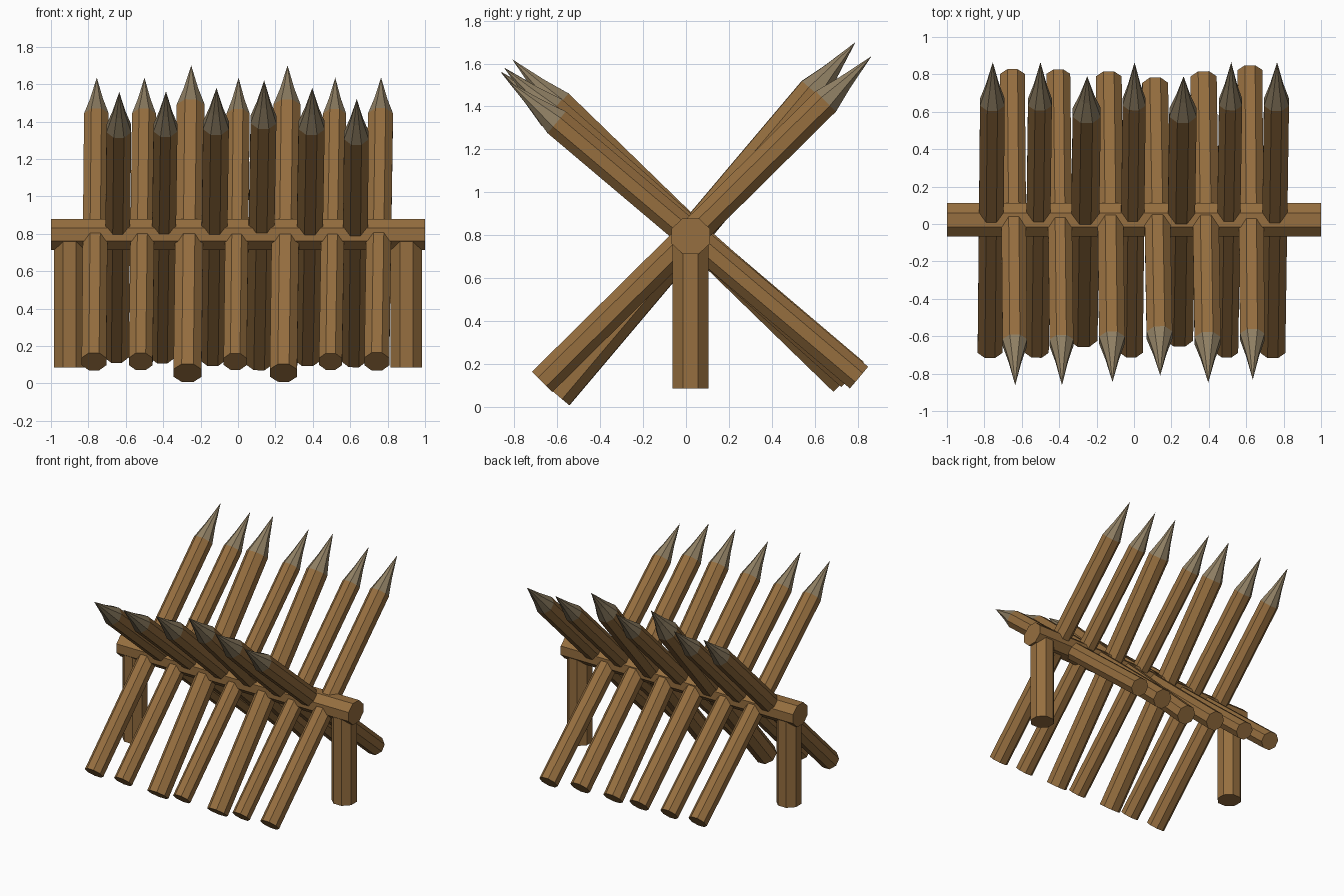
import bpy, bmesh, math
from mathutils import Vector

if "Cube" in bpy.data.objects:
    bpy.data.objects.remove(bpy.data.objects["Cube"])


def material(name, rgb):
    m = bpy.data.materials.new(name)
    m.diffuse_color = (*rgb, 1)
    m.use_nodes = True
    m.node_tree.nodes["Principled BSDF"].inputs["Base Color"].default_value = m.diffuse_color
    return m


WOOD = material("brown wood", (0.305, 0.158, 0.050))
CUT = material("weathered cut wood", (0.275, 0.212, 0.125))
SIDES = 8


def log(name, start, end, radius, point=0.0, squash=1.0):
    """Eight-sided log from start to end, with an optional sharpened point."""
    a, b = Vector(start), Vector(end)
    d = (b - a).normalized()
    # cross-section frame
    u = Vector((1, 0, 0)) if abs(d.x) < 0.9 else Vector((0, 1, 0))
    u = (u - d * u.dot(d)).normalized()
    v = d.cross(u)
    r = radius / math.cos(math.pi / SIDES)
    total = (b - a).length
    stations = [(0, r), (total - point, r)]
    if point:
        stations.append((total - point * 0.58, r * 0.52))
    bm = bmesh.new()
    rings = []
    for dist, rad in stations:
        ring = []
        for i in range(SIDES):
            t = 2 * math.pi * (i + 0.5) / SIDES
            ring.append(bm.verts.new(a + d * dist + u * (rad * math.cos(t))
                                     + v * (rad * squash * math.sin(t))))
        rings.append(ring)
    bm.faces.new(rings[0])
    for k in range(len(rings) - 1):
        for i in range(SIDES):
            j = (i + 1) % SIDES
            f = bm.faces.new((rings[k][i], rings[k][j], rings[k + 1][j], rings[k + 1][i]))
            f.material_index = min(k, 1)
    if point:
        tip = bm.verts.new(b)
        for i in range(SIDES):
            f = bm.faces.new((rings[-1][i], rings[-1][(i + 1) % SIDES], tip))
            f.material_index = 1
    else:
        bm.faces.new(rings[-1])
    bmesh.ops.recalc_face_normals(bm, faces=bm.faces)
    mesh = bpy.data.meshes.new(name)
    bm.to_mesh(mesh)
    bm.free()
    mesh.materials.append(WOOD)
    mesh.materials.append(CUT)
    ob = bpy.data.objects.new(name, mesh)
    bpy.context.collection.objects.link(ob)
    return ob


# Horizontal beam and the two posts under its ends
log("beam", (-1, 0.022, 0.796), (1, 0.022, 0.796), 0.09, squash=0.925)
for side, label in ((-1, "left"), (1, "right")):
    log(label + "_post", (side * 0.9, 0.02, 0.085), (side * 0.9, 0.02, 0.77), 0.084)

# Stakes rising to the back: bottom x, tip x, radius, thick/steep flag
back = [(-0.77, -0.755, 0.066, 0), (-0.52, -0.50, 0.064, 0), (-0.27, -0.25, 0.075, 1),
        (-0.015, 0.003, 0.062, 0), (0.243, 0.265, 0.073, 1), (0.495, 0.52, 0.062, 0),
        (0.742, 0.765, 0.067, 0)]
for n, (x0, x1, r, steep) in enumerate(back, 1):
    lo, hi = ((-0.60, 0.056), (0.79, 1.70)) if steep else ((-0.67, 0.117), (0.865, 1.635))
    log(f"back_stake_{n}", (x0, *lo), (x1, *hi), r, 0.30)

# Stakes rising to the front: bottom (x, y, z), tip (x, y, z), radius
front = [((-0.65, 0.785, 0.160), (-0.635, -0.862, 1.558), 0.066),
         ((-0.405, 0.785, 0.155), (-0.385, -0.862, 1.562), 0.064),
         ((-0.135, 0.770, 0.145), (-0.115, -0.845, 1.58), 0.069),
         ((0.113, 0.735, 0.120), (0.14, -0.81, 1.62), 0.069),
         ((0.372, 0.770, 0.145), (0.397, -0.848, 1.58), 0.070),
         ((0.62, 0.806, 0.137), (0.635, -0.832, 1.52), 0.066)]
for n, (lo, hi, r) in enumerate(front, 1):
    log(f"front_stake_{n}", lo, hi, r, 0.30)
